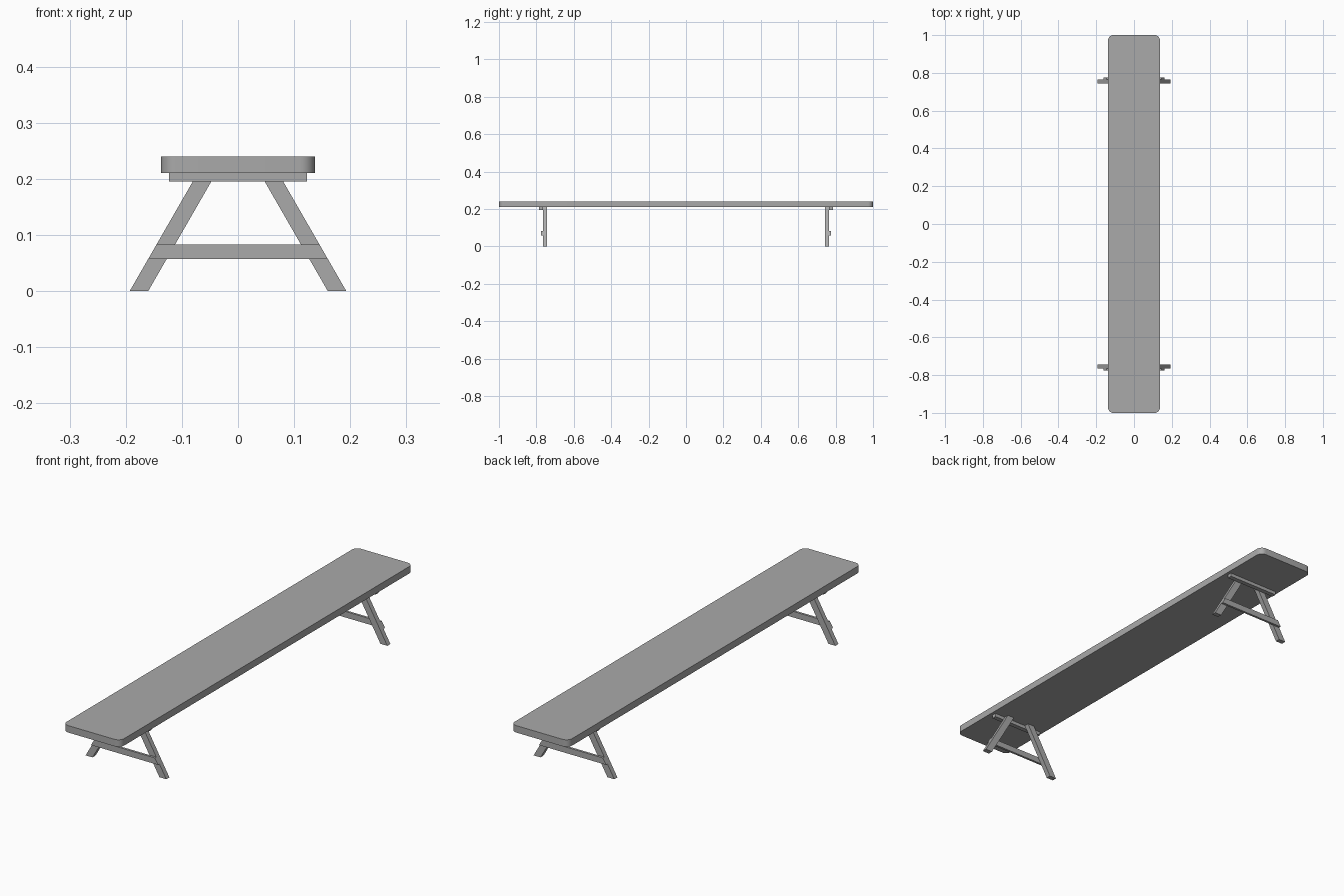
import bpy
import bmesh
import math
from mathutils import Vector

cube = bpy.data.objects.get("Cube")
if cube:
    bpy.data.objects.remove(cube, do_unlink=True)

grey = bpy.data.materials.new("plain_grey")
grey.use_nodes = True
colour = (0.4, 0.4, 0.4, 1)
grey.diffuse_color = colour
grey.node_tree.nodes["Principled BSDF"].inputs["Base Color"].default_value = colour

TOP_Z, UNDER_Z = 0.24, 0.21
CLEAT_Z = 0.195
LEG_IN, LEG_OUT = 0.744, 0.765   # leg thickness along y
SPLAY = 0.576                    # sideways lean of a leg per unit height
FOOT_OUT, LEG_WIDTH = 0.193, 0.033


def prism(name, outline, direction):
    """Closed solid made by extruding a planar outline."""
    bm = bmesh.new()
    face = bm.faces.new([bm.verts.new(p) for p in outline])
    moved = bmesh.ops.extrude_face_region(bm, geom=[face])["geom"]
    bmesh.ops.translate(bm, vec=Vector(direction),
                        verts=[v for v in moved if isinstance(v, bmesh.types.BMVert)])
    bmesh.ops.recalc_face_normals(bm, faces=bm.faces)
    mesh = bpy.data.meshes.new(name)
    bm.to_mesh(mesh)
    bm.free()
    mesh.materials.append(grey)
    obj = bpy.data.objects.new(name, mesh)
    bpy.context.collection.objects.link(obj)
    return obj


def end_part(name, outline_xz, y_in, y_out, side):
    """Upright part of a trestle, for the front (-1) or back (+1) end."""
    return prism(name, [(x, side * y_in, z) for x, z in outline_xz],
                 (0, side * (y_out - y_in), 0))


def leg_edge(z):
    return FOOT_OUT - SPLAY * z


# Seat board with rounded corners
half_w, half_l, radius, steps = 0.137, 1.0, 0.027, 8
outline = []
for quarter, (sx, sy) in enumerate([(1, 1), (-1, 1), (-1, -1), (1, -1)]):
    for i in range(steps + 1):
        a = math.pi / 2 * (quarter + i / steps)
        outline.append((sx * (half_w - radius) + radius * math.cos(a),
                        sy * (half_l - radius) + radius * math.sin(a), UNDER_Z))
board = prism("seat_board", outline, (0, 0, TOP_Z - UNDER_Z))
bpy.context.view_layer.objects.active = board
board.select_set(True)
bpy.ops.object.shade_smooth_by_angle(angle=math.radians(30))
board.select_set(False)

# Trestles: splayed legs, a cleat under the board and a low stretcher
for end, side in (("front", -1), ("back", 1)):
    for hand, m in (("left", 1), ("right", -1)):
        top = leg_edge(UNDER_Z)
        end_part(f"{end}_{hand}_leg",
                 [(m * (FOOT_OUT - LEG_WIDTH), 0), (m * FOOT_OUT, 0),
                  (m * top, UNDER_Z), (m * (top - LEG_WIDTH), UNDER_Z)],
                 LEG_IN, LEG_OUT, side)
    end_part(f"{end}_cleat",
             [(-0.123, CLEAT_Z), (0.123, CLEAT_Z), (0.123, UNDER_Z), (-0.123, UNDER_Z)],
             LEG_OUT, 0.785, side)
    low, high = 0.057, 0.083
    end_part(f"{end}_stretcher",
             [(-leg_edge(low), low), (leg_edge(low), low),
              (leg_edge(high), high), (-leg_edge(high), high)],
             LEG_OUT, 0.775, side)
